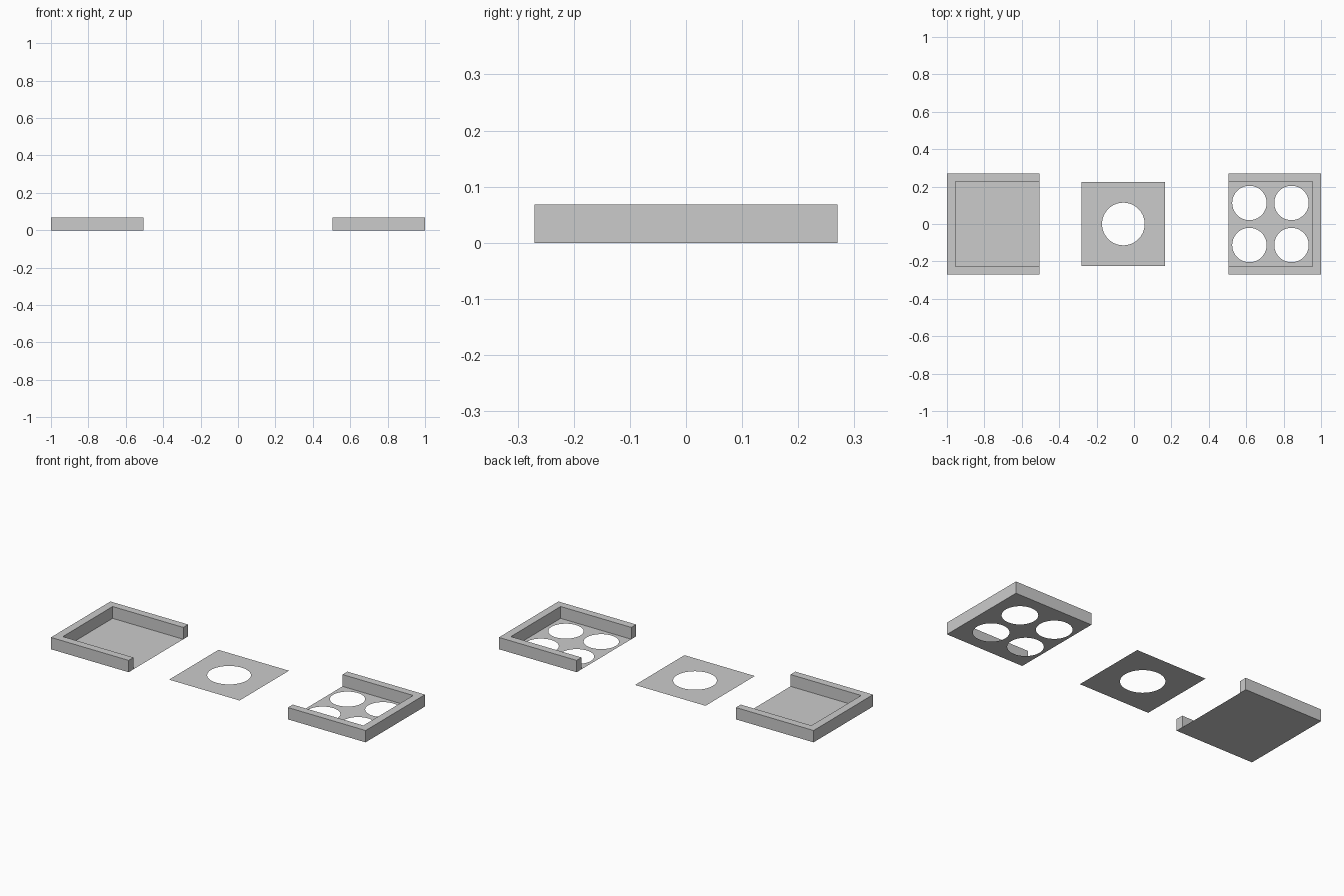
import bpy, bmesh
from math import cos, sin, tau

if "Cube" in bpy.data.objects:
    bpy.data.objects.remove(bpy.data.objects["Cube"])

HEIGHT = 0.068
OUT_Y, IN_Y = 0.27, 0.226
OUT_X, IN_X, OPEN_X = 1.0, 0.955, 0.506


def finish(bm, name):
    me = bpy.data.meshes.new(name)
    bm.to_mesh(me)
    bm.free()
    ob = bpy.data.objects.new(name, me)
    bpy.context.collection.objects.link(ob)
    return ob


def add_loop(bm, pts):
    vs = [bm.verts.new((x, y, 0)) for x, y in pts]
    return [bm.edges.new((vs[i - 1], vs[i])) for i in range(len(vs))]


def sheet(name, x0, x1, half_y, holes=()):
    """Thin flat sheet with round holes given as (x, y, radius)."""
    bm = bmesh.new()
    edges = add_loop(bm, [(x0, -half_y), (x1, -half_y), (x1, half_y), (x0, half_y)])
    for cx, cy, r in holes:
        edges += add_loop(bm, [(cx + r * cos(tau * i / 64), cy + r * sin(tau * i / 64))
                               for i in range(64)])
    bmesh.ops.triangle_fill(bm, use_beauty=True, use_dissolve=False,
                            edges=edges, normal=(0, 0, 1))
    return finish(bm, name)


def rim(name, side):
    """U-shaped wall, open towards the middle; its underside is the floor sheet."""
    pts = [(OPEN_X, -OUT_Y), (OUT_X, -OUT_Y), (OUT_X, OUT_Y), (OPEN_X, OUT_Y),
           (OPEN_X, IN_Y), (IN_X, IN_Y), (IN_X, -IN_Y), (OPEN_X, -IN_Y)]
    bm = bmesh.new()
    low = [bm.verts.new((side * x, y, 0)) for x, y in pts]
    top = [bm.verts.new((side * x, y, HEIGHT)) for x, y in pts]
    bm.faces.new(top)
    for i in range(len(pts)):
        bm.faces.new((low[i - 1], low[i], top[i], top[i - 1]))
    bmesh.ops.recalc_face_normals(bm, faces=bm.faces[:])
    if max(bm.faces, key=lambda f: f.calc_center_median().z).normal.z < 0:
        bmesh.ops.reverse_faces(bm, faces=bm.faces[:])
    return finish(bm, name)


# Solid-floored tray on the left
rim("left_tray_rim", -1)
sheet("left_tray_floor", -OUT_X, -OPEN_X, OUT_Y)

# Flat plate with one central hole
sheet("middle_plate", -0.281, 0.167, 0.224, [(-0.057, 0, 0.114)])

# Tray on the right with four holes in its floor
rim("right_tray_rim", 1)
sheet("right_tray_floor", OPEN_X, OUT_X, OUT_Y,
      [(x, y, 0.092) for x in (0.617, 0.842) for y in (-0.1125, 0.1125)])
